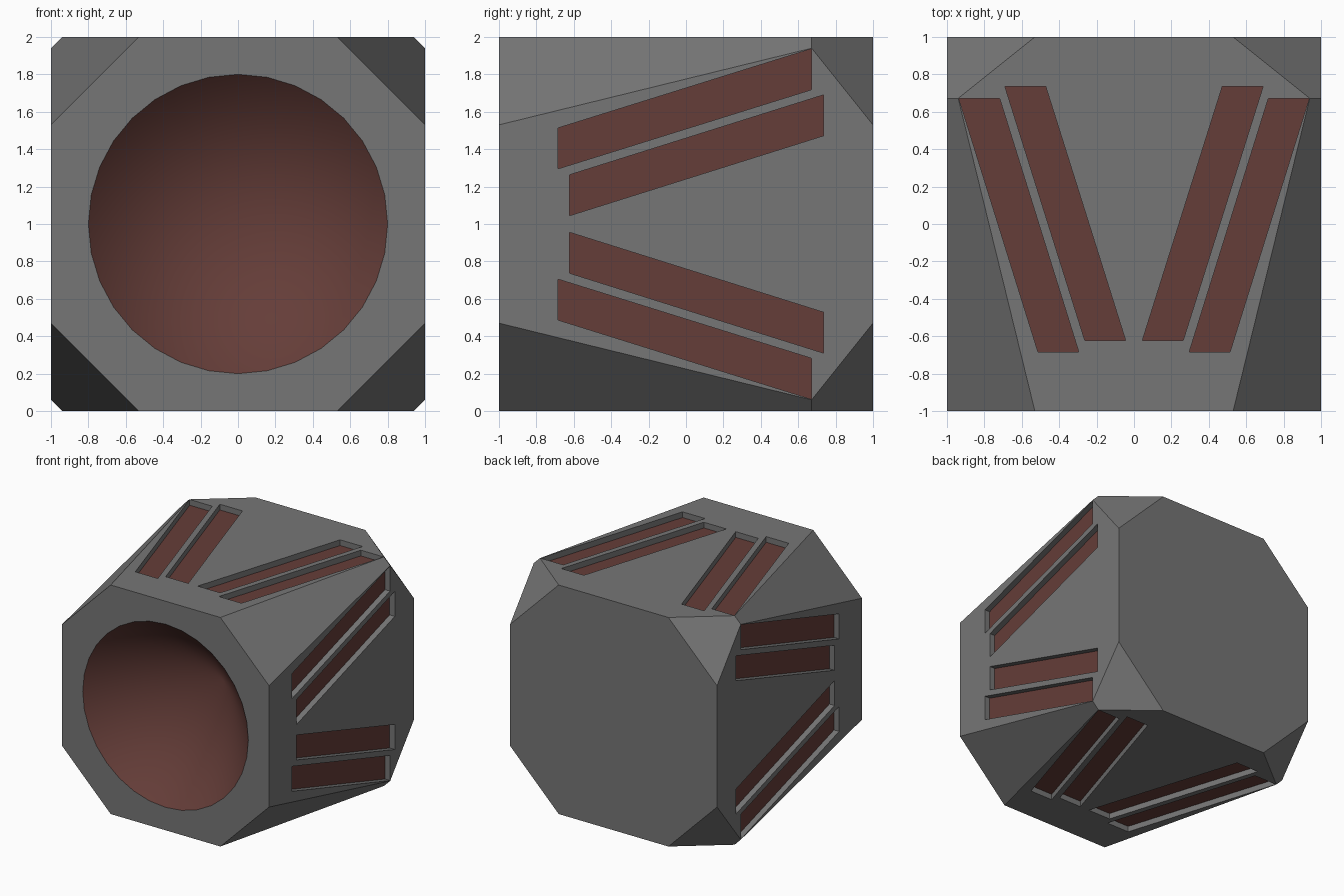
import bpy, bmesh, math
from mathutils import Matrix, Vector

if "Cube" in bpy.data.objects:
    bpy.data.objects.remove(bpy.data.objects["Cube"])


def material(name, rgb):
    m = bpy.data.materials.new(name)
    m.diffuse_color = (*rgb, 1)
    m.use_nodes = True
    m.node_tree.nodes["Principled BSDF"].inputs["Base Color"].default_value = m.diffuse_color
    return m


GREY = material("dark_grey", (0.18, 0.18, 0.18))
RED = material("dull_red", (0.13, 0.047, 0.04))
CENTRE = Vector((0, 0, 1))


def finish(bm, name):
    bmesh.ops.recalc_face_normals(bm, faces=bm.faces)
    me = bpy.data.meshes.new(name)
    bm.to_mesh(me)
    bm.free()
    me.materials.append(GREY)
    me.materials.append(RED)
    ob = bpy.data.objects.new(name, me)
    bpy.context.collection.objects.link(ob)
    return ob


# Body: three octagon rings, almost square near the back
bm = bmesh.new()
rings = []
for y, c in ((-1, 0.53), (0.672, 0.94), (1, 0.53)):
    pts = [(1, -c), (1, c), (c, 1), (-c, 1), (-1, c), (-1, -c), (-c, -1), (c, -1)]
    rings.append([bm.verts.new((x, y, 1 + z)) for x, z in pts])
for a, b in zip(rings, rings[1:]):
    for i in range(8):
        j = (i + 1) % 8
        bm.faces.new((a[i], a[j], b[j], b[i]))
bm.faces.new(rings[0])
bm.faces.new(rings[-1])
body = finish(bm, "body")

# Cutter: slanted slots on four sides, with red floors
bm = bmesh.new()
FLOOR, OUT, W = 0.95, 1.1, 0.218
slots = ((-0.685, 0.67, 0.295, 0.718), (-0.622, 0.735, 0.045, 0.472))
for k in range(4):
    rot = Matrix.Translation(CENTRE) @ Matrix.Rotation(k * math.pi / 2, 4, 'Y')
    for s in (-1, 1):
        for y0, y1, x0, x1 in slots:
            outline = [(x0, y0), (x0 + W, y0), (x1 + W, y1), (x1, y1)]
            lo, hi = ([bm.verts.new(rot @ Vector((s * x, y, h))) for x, y in outline]
                      for h in (FLOOR, OUT))
            bm.faces.new(lo).material_index = 1
            bm.faces.new(hi)
            for i in range(4):
                j = (i + 1) % 4
                bm.faces.new((lo[i], lo[j], hi[j], hi[i]))

# Cutter: smooth red cone sunk into the front
DEPTH, R, GROW = 0.8, 0.8, 1.1
tip = bm.verts.new((0, -1 + DEPTH, 1))
rim = []
for i in range(32):
    a = i * math.tau / 32
    rim.append(bm.verts.new((R * GROW * math.cos(a), -1 + DEPTH - DEPTH * GROW,
                             1 + R * GROW * math.sin(a))))
for i in range(32):
    f = bm.faces.new((tip, rim[i], rim[(i + 1) % 32]))
    f.material_index = 1
    f.smooth = True
bm.faces.new(rim)
cutter = finish(bm, "recess_cutter")
cutter.hide_render = True

# Carve the recesses
mod = body.modifiers.new("recesses", 'BOOLEAN')
mod.operation = 'DIFFERENCE'
mod.solver = 'EXACT'
mod.object = cutter
bpy.context.view_layer.objects.active = body
bpy.ops.object.modifier_apply(modifier=mod.name)
bpy.data.objects.remove(cutter)
